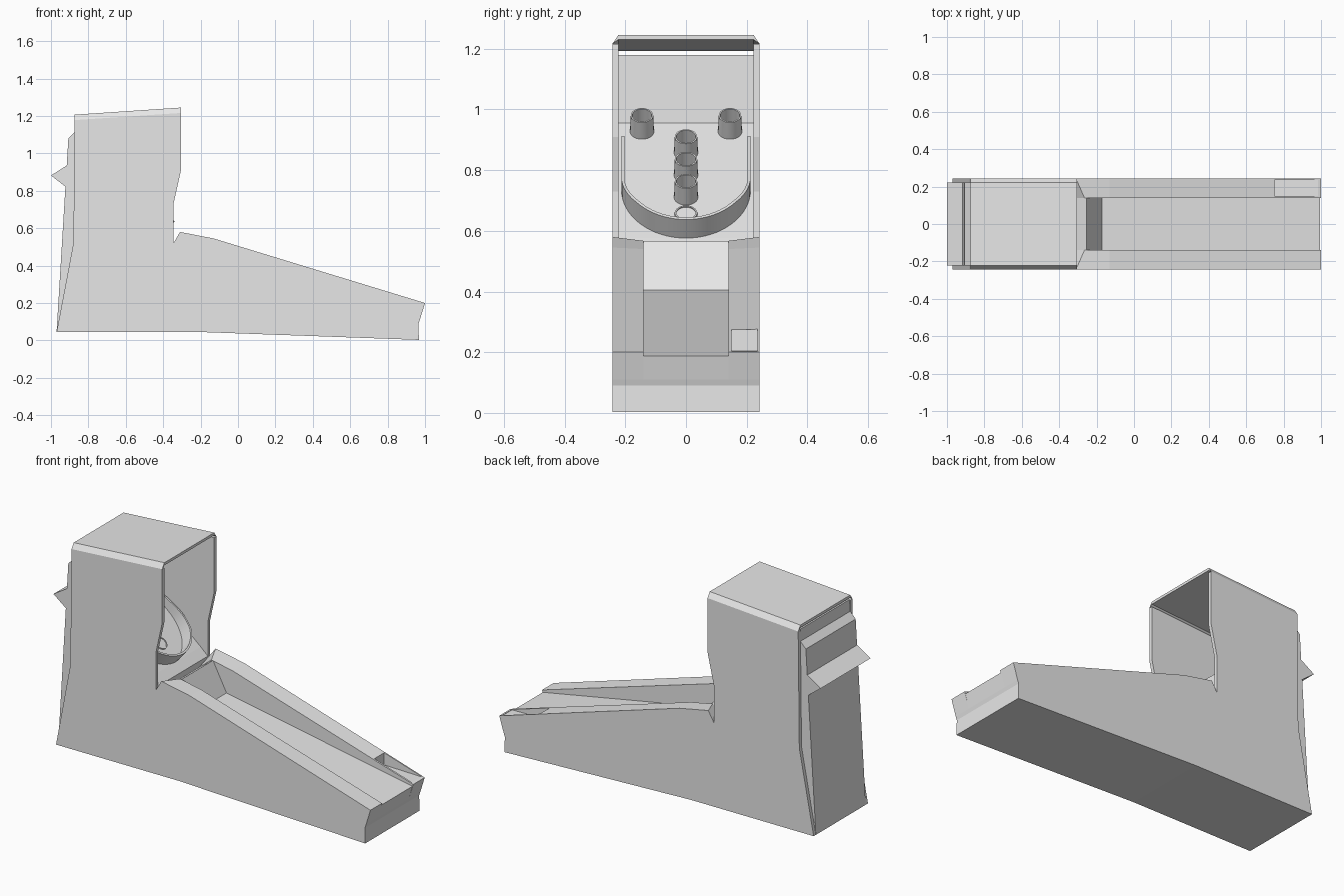
import bpy, bmesh, math
from mathutils import Vector

if "Cube" in bpy.data.objects:
    bpy.data.objects.remove(bpy.data.objects["Cube"])

grey = bpy.data.materials.new("light_grey")
grey.diffuse_color = (0.8, 0.8, 0.8, 1)
grey.use_nodes = True
grey.node_tree.nodes["Principled BSDF"].inputs["Base Color"].default_value = grey.diffuse_color


def make(name, verts, faces, smooth=False):
    me = bpy.data.meshes.new(name)
    me.from_pydata([tuple(v) for v in verts], [], faces)
    bm = bmesh.new()
    bm.from_mesh(me)
    bmesh.ops.recalc_face_normals(bm, faces=bm.faces)
    bm.to_mesh(me)
    bm.free()
    me.materials.append(grey)
    ob = bpy.data.objects.new(name, me)
    bpy.context.collection.objects.link(ob)
    if smooth:
        bpy.ops.object.select_all(action='DESELECT')
        ob.select_set(True)
        bpy.context.view_layer.objects.active = ob
        bpy.ops.object.shade_smooth_by_angle(angle=math.radians(40))
    return ob


def loft(name, a, b):
    """Solid between two matching closed loops of 3D points."""
    n = len(a)
    faces = [tuple(range(n)), tuple(range(n, 2 * n))]
    faces += [(i, (i + 1) % n, n + (i + 1) % n, n + i) for i in range(n)]
    return make(name, a + b, faces)


def slab(name, prof, y0, y1, prof2=None):
    """Side profile (x, z) extruded from y0 to y1."""
    return loft(name, [(x, y0, z) for x, z in prof],
                [(x, y1, z) for x, z in (prof2 or prof)])


W, IN, LANE = 0.243, 0.223, 0.14
front = [(-0.345, 0.045), (-0.2, 0.045), (0.967, 0.003), (0.965, 0.09), (0.972, 0.11), (1.0, 0.2)]

# cabinet side walls and lane rails
wall = [(-0.97, 0.045), (-0.345, 0.045), (-0.345, 0.73), (-0.305, 0.91),
        (-0.305, 1.216), (-0.873, 1.178), (-0.88, 0.52)]
rail_out = front + [(-0.13, 0.545), (-0.31, 0.58), (-0.345, 0.52)]
rail_in = front + [(-0.13, 0.54), (-0.265, 0.567), (-0.345, 0.50)]
rails = {}
for side, s in (("left", -1), ("right", 1)):
    slab("cabinet_wall_" + side, wall, s * IN, s * W)
    rails[s] = slab("lane_rail_" + side, rail_out, s * W, s * LANE, rail_in)

# recessed pocket in the right rail
cutter = slab("pocket_cutter", [(0.75, 0.207), (0.985, 0.202), (0.985, 0.4), (0.75, 0.4)], 0.15, 0.236)
cutter.hide_render = True
cutter.hide_set(True)
mod = rails[1].modifiers.new("pocket", 'BOOLEAN')
mod.operation = 'DIFFERENCE'
mod.solver = 'EXACT'
mod.object = cutter

# sunken lane with the jump ramp
slab("lane", front[:-1] + [(0.995, 0.188), (-0.17, 0.405), (-0.255, 0.567), (-0.345, 0.50)],
     -LANE, LANE)

# cabinet core: back panel and sloping target board
top, low = Vector((-0.84, 0, 0.955)), Vector((-0.39, 0, 0.576))
slab("target_board_and_back", [(-0.97, 0.045), (-0.345, 0.045), (-0.345, 0.535), (low.x, low.z),
     (top.x, top.z), (-0.84, 1.18), (-0.868, 1.18), (-0.873, 1.115), (-0.907, 1.08)], -IN, IN)

# wedge across the back
slab("back_wedge", [(-1.0, 0.882), (-0.9, 0.945), (-0.86, 0.945), (-0.86, 0.77), (-0.9, 0.805)],
     -IN, IN)


# roof with chamfered long edges
def roof_end(x, z):
    return [(x, -W, z), (x, -IN, z + 0.029), (x, IN, z + 0.029), (x, W, z),
            (x, IN, z + 0.014), (x, -IN, z + 0.014)]


loft("roof", roof_end(-0.873, 1.178), roof_end(-0.305, 1.216))

# board coordinates: s runs down the slope, n stands off it
length = (low - top).length
d = (low - top) / length
n = Vector((-d.z, 0, d.x))


def on_board(s, y, h):
    return top + d * s + n * h + Vector((0, y, 0))


# U-shaped guard around the targets
path = [(0.08 + 0.26 * i / 5, -0.213) for i in range(5)]
for i in range(33):
    a = math.pi * i / 32
    path.append((0.34 + (length - 0.34) * math.sin(a), -0.213 * math.cos(a)))
path += [(s, -y) for s, y in reversed(path[:5])]
verts, faces = [], []
for i, (s, y) in enumerate(path):
    h = 0.08 * min(1, s / 0.5)
    k = 0.955
    inner = (0.34 + (s - 0.34) * k if s > 0.34 else s, y * k)
    verts += [on_board(s, y, -0.01), on_board(s, y, h),
              on_board(*inner, h), on_board(*inner, -0.01)]
    if i:
        b = 4 * i
        faces += [(b - 4 + j, b - 4 + (j + 1) % 4, b + (j + 1) % 4, b + j) for j in range(4)]
faces += [(0, 1, 2, 3), tuple(len(verts) - 4 + j for j in range(4))]
make("target_guard", verts, faces, True)


# open target cups, and a flat ring for the lowest target
def cup(name, s, y, h):
    rings = [(0.040, -0.01), (0.037, h), (0.032, h), (0.032, 0.002)]
    N = 24
    verts = [on_board(s + r * math.cos(2 * math.pi * i / N), y + r * math.sin(2 * math.pi * i / N), z)
             for r, z in rings for i in range(N)]
    faces = [(k * N + i, k * N + (i + 1) % N, (k + 1) * N + (i + 1) % N, (k + 1) * N + i)
             for k in range(3) for i in range(N)]
    faces.append(tuple(range(3 * N, 4 * N)))
    make(name, verts, faces, True)


for i, (s, y, h) in enumerate([(0.043, -0.145, 0.07), (0.043, 0.145, 0.07), (0.152, 0, 0.07),
                               (0.267, 0, 0.07), (0.38, 0, 0.07), (0.465, 0, 0.006)]):
    cup("target_cup_%d" % (i + 1), s, y, h)
